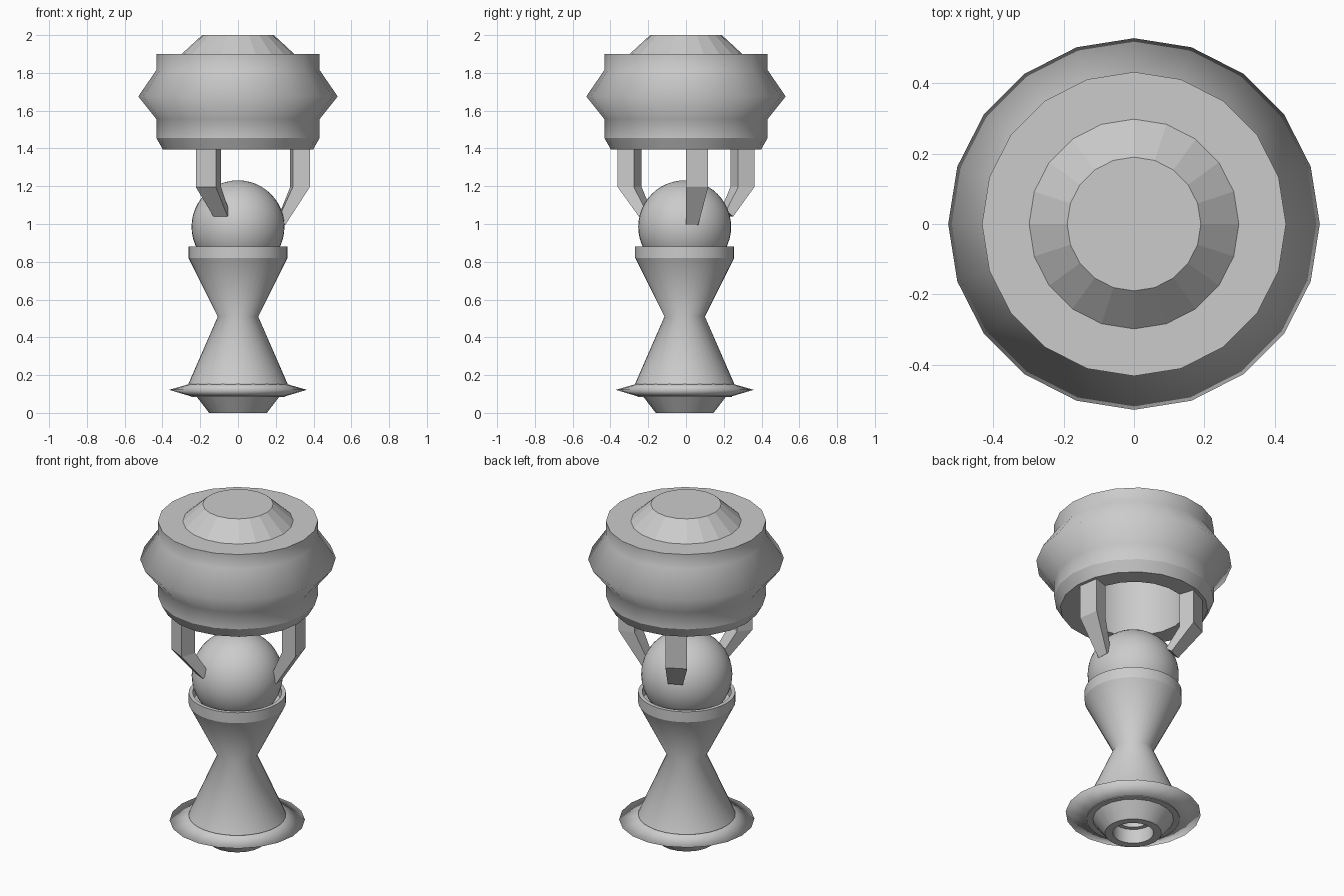
import bpy, bmesh, math

if "Cube" in bpy.data.objects:
    bpy.data.objects.remove(bpy.data.objects["Cube"])

SIDES = 20
LOW_Y = -0.007  # the lower half sits a hair forward of the head


def finish(name, bm, y=0.0):
    bmesh.ops.recalc_face_normals(bm, faces=bm.faces)
    me = bpy.data.meshes.new(name)
    bm.to_mesh(me)
    bm.free()
    ob = bpy.data.objects.new(name, me)
    ob.location.y = y
    bpy.context.collection.objects.link(ob)
    return ob


def lathe(name, profile, sharp=(), closed=True, cap_end=False, smooth=True, y=0.0, n=SIDES):
    """Spin (radius, z) points; ring edges listed in sharp stay crisp."""
    bm = bmesh.new()
    rings = [[bm.verts.new((r * math.cos(2 * math.pi * i / n),
                            r * math.sin(2 * math.pi * i / n), z)) for i in range(n)]
             for r, z in profile]
    count = len(rings)
    for k in range(count if closed else count - 1):
        a, b = rings[k], rings[(k + 1) % count]
        for i in range(n):
            j = (i + 1) % n
            bm.faces.new((a[i], a[j], b[j], b[i])).smooth = smooth
    if cap_end:
        bm.faces.new(rings[-1])
    for k in list(sharp) + ([count - 1] if cap_end else []):
        for i in range(n):
            e = bm.edges.get((rings[k][i], rings[k][(i + 1) % n]))
            e.smooth = False
    return finish(name, bm, y)


# Head: hollow bulging ring with a faceted cap on top
lathe("head_ring", [(0.29, 1.395), (0.398, 1.395), (0.432, 1.455), (0.432, 1.555),
                    (0.528, 1.675), (0.432, 1.815), (0.432, 1.90), (0.29, 1.90)],
      sharp=(0, 1, 2, 6, 7))
lathe("head_cap", [(0.298, 1.90), (0.19, 2.0)], closed=False, cap_end=True, smooth=False)

# Hourglass body with a cup at the top and a bore through the middle
lathe("body", [(0.085, 0.085), (0.25, 0.085), (0.262, 0.155), (0.107, 0.51), (0.262, 0.82),
               (0.262, 0.882), (0.24, 0.882), (0.24, 0.82), (0.085, 0.76)],
      sharp=(0, 1, 2, 4, 5, 6, 7, 8), y=LOW_Y, n=40)

# Thin flange around the base
lathe("flange", [(0.24, 0.085), (0.365, 0.122), (0.24, 0.158)],
      sharp=(0, 2), y=LOW_Y)

# Hollow tapering foot
lathe("foot", [(0.11, 0.0), (0.153, 0.0), (0.22, 0.087), (0.11, 0.087)],
      sharp=(0, 1, 2, 3), y=LOW_Y)

# Ball held in the cup
bm = bmesh.new()
bmesh.ops.create_uvsphere(bm, u_segments=40, v_segments=24, radius=0.246)
for v in bm.verts:
    v.co.z += 0.985
for f in bm.faces:
    f.smooth = True
finish("ball", bm, LOW_Y)


def claw(name, first_angle, tip, tip_z):
    """Drop one segment of the head's underside, then bend it in to the tip."""
    bm = bmesh.new()
    a, b = math.radians(first_angle), math.radians(first_angle + 18)
    base = [(r * math.cos(t), r * math.sin(t)) for r, t in
            ((0.38, a), (0.38, b), (0.29, b), (0.29, a))]
    ends = [tip[0], tip[1]] + [(0.85 * x, 0.85 * y) for x, y in (tip[1], tip[0])]
    rings = [[bm.verts.new((x, y, 1.40)) for x, y in base],
             [bm.verts.new((x, y, 1.195)) for x, y in base],
             [bm.verts.new((x, y, tip_z + (0.03 if i > 1 else 0))) for i, (x, y) in enumerate(ends)]]
    for lo, hi in zip(rings, rings[1:]):
        for i in range(4):
            j = (i + 1) % 4
            bm.faces.new((lo[i], lo[j], hi[j], hi[i]))
    bm.faces.new(rings[0])
    bm.faces.new(rings[2])
    finish(name, bm)


# Three claws gripping the ball
claw("right_claw", 0, [(0.25, 0.0), (0.245, 0.065)], 0.995)
claw("front_claw", 234, [(-0.13, -0.215), (-0.055, -0.25)], 1.04)
claw("back_claw", 108, [(-0.055, 0.25), (-0.13, 0.215)], 1.04)
